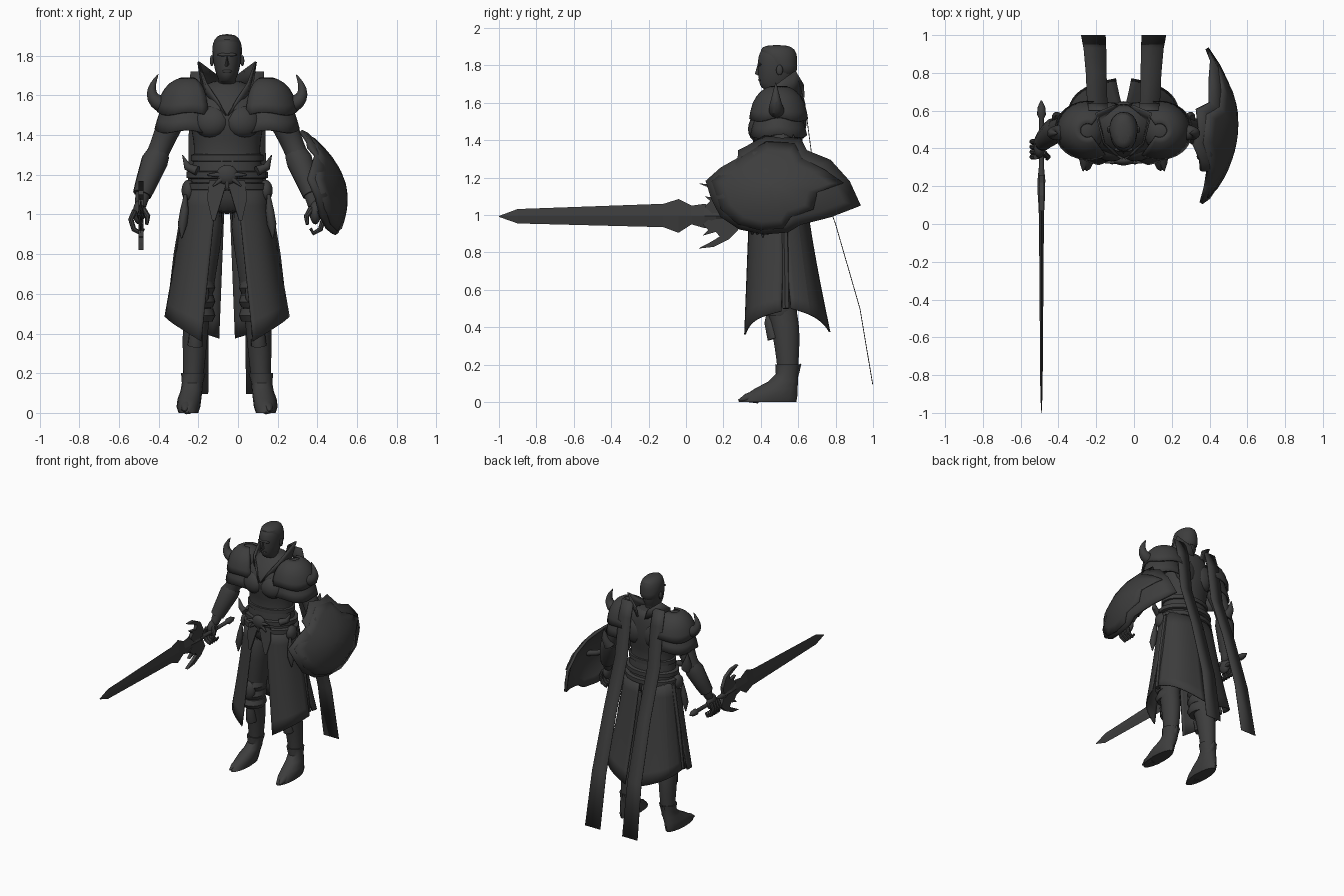
import bpy, bmesh, math
from mathutils import Vector, Euler

CX = -0.055  # body centre line
steel = bpy.data.materials.new("dark_grey")
steel.diffuse_color = (0.047, 0.047, 0.047, 1)


def finish(name, bm, smooth=40, subdiv=0, thick=0):
    bmesh.ops.recalc_face_normals(bm, faces=bm.faces[:])
    me = bpy.data.meshes.new(name)
    bm.to_mesh(me)
    bm.free()
    ob = bpy.data.objects.new(name, me)
    bpy.context.collection.objects.link(ob)
    me.materials.append(steel)
    bpy.ops.object.select_all(action='DESELECT')
    ob.select_set(True)
    bpy.context.view_layer.objects.active = ob
    if subdiv:
        m = ob.modifiers.new("subdivide", 'SUBSURF')
        m.levels = m.render_levels = subdiv
        m.boundary_smooth = 'PRESERVE_CORNERS'
    if thick:
        m = ob.modifiers.new("thickness", 'SOLIDIFY')
        m.thickness, m.offset = thick, 0
    if smooth:
        bpy.ops.object.shade_smooth_by_angle(angle=math.radians(smooth))
    return ob


def skin(name, rings, closed=True, **kw):
    """Join rows of points; closed rows get end caps."""
    bm = bmesh.new()
    rows = [[bm.verts.new(p) for p in r] for r in rings]
    n = len(rows[0])
    for a, b in zip(rows, rows[1:]):
        for i in range(n if closed else n - 1):
            j = (i + 1) % n
            bm.faces.new((a[i], a[j], b[j], b[i]))
    if closed:
        bm.faces.new(rows[0])
        bm.faces.new(rows[-1])
    return finish(name, bm, **kw)


def loft(name, secs, n=20, **kw):
    """Stacked ellipses: x, y, z, rx, ry."""
    return skin(name, [[(x + a * math.cos(2 * math.pi * i / n), y + b * math.sin(2 * math.pi * i / n), z)
                        for i in range(n)] for x, y, z, a, b in secs], **kw)


def tube(name, pts, n=10, **kw):
    """Round limb along points: x, y, z, radius."""
    P = [Vector(p[:3]) for p in pts]
    rings = []
    for k, p in enumerate(pts):
        q = (P[min(k + 1, len(P) - 1)] - P[max(k - 1, 0)]).normalized()
        u = q.cross(Vector((0.2, 1, 0.1))).normalized()
        v = q.cross(u)
        rings.append([P[k] + p[3] * (math.cos(t) * u + math.sin(t) * v)
                      for t in (2 * math.pi * i / n for i in range(n))])
    return skin(name, rings, **kw)


def ball(name, c, r, rot=(0, 0, 0)):
    bm = bmesh.new()
    bmesh.ops.create_uvsphere(bm, u_segments=18, v_segments=10, radius=1)
    e = Euler(rot).to_matrix()
    for v in bm.verts:
        v.co = e @ Vector([a * b for a, b in zip(v.co, r)]) + Vector(c)
    return finish(name, bm, smooth=60)


def plate(name, outline, x, thick):
    """Flat cut-out in the side plane, from (y, z) points."""
    return skin(name, [[(x + s * thick / 2, y, z) for y, z in outline] for s in (-1, 1)], smooth=0)


# Torso armour, belt and buckle
loft("torso", [(CX, y, z, a, b) for y, z, a, b in (
    (.49, 1.0, .13, .10), (.49, 1.08, .18, .13), (.49, 1.17, .19, .14), (.49, 1.26, .175, .13),
    (.49, 1.33, .165, .12), (.49, 1.42, .18, .14), (.49, 1.50, .2, .15), (.505, 1.58, .19, .13),
    (.53, 1.64, .13, .10), (.54, 1.68, .07, .07))], subdiv=1)
for i, (z, r) in enumerate(((1.14, .205), (1.20, .20), (1.285, .178))):
    loft(f"belt_{i}", [(CX, .49, z + d, r + e, r - .05 + e) for d, e in
                       ((-.02, -.01), (-.015, .005), (.015, .005), (.02, -.01))])
ball("buckle", (CX, .335, 1.2), (.055, .025, .05))
for i in range(5):
    a = math.pi * (i / 4)
    tube(f"buckle_prong_{i}", [(CX + .04 * math.cos(a), .33, 1.2 - .03 * math.sin(a), .014),
                               (CX + .10 * math.cos(a), .325, 1.2 - .08 * math.sin(a), .004)])

# Head
loft("head", [(CX, y, z, a, b) for y, z, a, b in (
    (.54, 1.58, .065, .065), (.535, 1.66, .058, .063), (.475, 1.668, .035, .065), (.477, 1.70, .055, .088),
    (.483, 1.76, .07, .098), (.485, 1.82, .074, .104), (.49, 1.87, .07, .1), (.49, 1.90, .045, .07),
    (.49, 1.908, .015, .03))], subdiv=1)
loft("hair", [(CX, y, z, a, b) for y, z, a, b in (
    (.525, 1.74, .066, .07), (.515, 1.80, .076, .08), (.498, 1.845, .077, .098),
    (.49, 1.885, .066, .098), (.485, 1.91, .035, .06))], subdiv=1)
skin("nose", [[(CX - w, .40, z), (CX, y, z), (CX + w, .40, z)] for z, w, y in
              ((1.745, .017, .385), (1.755, .016, .368), (1.80, .008, .382))])
ball("mouth", (CX, .398, 1.722), (.024, .012, .009))
ball("brow", (CX, .395, 1.805), (.05, .014, .01))

for s, side in ((-1, "right"), (1, "left")):
    def X(o):
        return CX + s * o

    def P(*pts):
        return [(X(p[0]),) + tuple(p[1:]) for p in pts]

    ball(side + "_ear", (X(.077), .50, 1.775), (.01, .018, .028))
    # Chest plates and flared collar
    ball(side + "_chest_plate", (X(.08), .40, 1.47), (.095, .065, .085), (-.25, 0, s * .25))
    ball(side + "_shoulder_blade", (X(.08), .59, 1.5), (.085, .055, .1))
    skin(side + "_collar", [P((.005, .345, 1.50), (.10, .42, 1.60), (.125, .55, 1.64), (.03, .63, 1.63)),
                            P((.05, .375, 1.58), (.105, .43, 1.66), (.145, .585, 1.77), (.05, .625, 1.70))],
         closed=False, thick=.012, smooth=30)
    # Layered shoulder armour with horn
    for k, (rows, o) in enumerate(((((.04, 1.685), (.10, 1.665), (.15, 1.60), (.165, 1.53)), .19),
                                   (((.10, 1.58), (.135, 1.52), (.16, 1.44)), .205))):
        skin(f"{side}_shoulder_plate_{k}",
             [P(*[(o + r * math.cos(t), .495 + r * .95 * math.sin(t), z - .035 * abs(math.sin(2 * t)) * (r > .15))
                  for t in (math.radians(-125 + 25 * i) for i in range(11))]) for r, z in rows],
             closed=False, subdiv=1, thick=.012)
    ball(side + "_shoulder_cap", (X(.215), .495, 1.58), (.115, .12, .10), (0, s * .4, 0))
    tube(side + "_shoulder_horn", P((.30, .49, 1.54, .05), (.365, .48, 1.57, .042), (.385, .48, 1.61, .03),
                                    (.375, .48, 1.66, .016), (.345, .48, 1.71, .002)), subdiv=1)
    # Arm, elbow guard, bracer and hand
    tube(side + "_arm", P((.24, .5, 1.55, .075), (.30, .51, 1.43, .066), (.335, .515, 1.34, .055),
                          (.375, .49, 1.25, .058), (.415, .45, 1.14, .045), (.435, .42, 1.06, .032),
                          (.437, .41, 1.03, .03)), n=14, subdiv=1)
    tube(side + "_bracer", P((.345, .51, 1.31, .058), (.365, .495, 1.27, .068), (.41, .455, 1.15, .055),
                             (.428, .435, 1.10, .048)), n=12)
    tube(side + "_elbow_spike", P((.335, .54, 1.30, .045), (.355, .57, 1.36, .025), (.36, .575, 1.43, .002)))
    ball(side + "_palm", (X(.445), .40, 1.01), (.03, .05, .06))
    for k in range(4):
        y = .355 + .027 * k
        tube(f"{side}_finger_{k}", P((.465, y, 1.02, .014), (.485, y, .975, .014), (.47, y, .925, .013),
                                     (.435, y, .905, .011), (.42, y, .93, .008)), n=8)
    tube(side + "_thumb", P((.425, .38, 1.03, .016), (.40, .355, .99, .014), (.405, .345, .95, .009)), n=8)
    # Leg, knee guard, greave and boot
    loft(side + "_leg", P((.085, .5, 1.06, .08, .11), (.11, .5, .85, .08, .1), (.14, .5, .66, .078, .09),
                          (.15, .50, .53, .07, .082), (.16, .53, .42, .065, .078), (.165, .54, .3, .06, .068),
                          (.17, .545, .18, .05, .055), (.175, .545, .1, .05, .055)), subdiv=1)
    for k, z in enumerate((.49, .56, .63)):
        loft(f"{side}_knee_band_{k}", P((.148, .49, z - .03, .075, .085), (.146, .485, z, .087, .098),
                                        (.144, .49, z + .035, .075, .085)))
    ball(side + "_knee_guard", (X(.145), .415, .60), (.055, .035, .075))
    tube(side + "_greave_point", P((.16, .475, .34, .04), (.155, .45, .43, .032), (.15, .435, .49, .002)))
    loft(side + "_boot", P((.195, .435, 0, .05, .155), (.195, .45, .03, .06, .145), (.19, .48, .07, .06, .115),
                           (.18, .52, .11, .055, .08), (.175, .54, .15, .053, .06),
                           (.17, .543, .2, .062, .066)), n=16)
    tube(side + "_toe_tip", P((.20, .38, .03, .038), (.21, .32, .022, .022), (.215, .28, .01, .003)))
    tube(side + "_boot_spur", P((.17, .56, .13, .04), (.17, .59, .17, .02), (.17, .615, .205, .002)))
    # Skirt panels: front and back, open in the middle and at the side
    skin(side + "_front_skirt", [P((.05, .345, 1.14), (.13, .37, 1.14), (.185, .42, 1.14), (.20, .51, 1.14)),
                                 P((.09, .33, .75), (.17, .35, .75), (.235, .41, .75), (.265, .52, .75)),
                                 P((.13, .315, .36), (.21, .335, .41), (.28, .39, .455), (.312, .51, .485))],
         closed=False, subdiv=2, thick=.008)
    skin(side + "_back_skirt", [P((.01, .63, 1.14), (.10, .62, 1.14), (.18, .58, 1.14), (.20, .52, 1.14)),
                                P((.025, .69, .75), (.14, .68, .75), (.225, .63, .75), (.255, .54, .75)),
                                P((.04, .768, .375), (.18, .74, .42), (.28, .67, .47), (.30, .56, .50))],
         closed=False, subdiv=2, thick=.008)
    tube(side + "_side_trim", P((.195, .52, 1.12, .02), (.25, .53, .8, .02), (.285, .535, .5, .02)), n=6)
    skin(side + "_waist_tab", [P((.0, .335, 1.17), (.09, .35, 1.17)), P((.035, .325, 1.05), (.10, .34, 1.08)),
                               P((.06, .32, .97), (.075, .325, .97))], closed=False, thick=.01, smooth=0)
    # Hip pouch, flask and blade ornament
    ball(side + "_pouch", (X(.195), .46, 1.12), (.035, .05, .055))
    tube(side + "_flask", P((.21, .42, 1.10, .008), (.215, .415, 1.02, .022), (.225, .41, .95, .024),
                            (.23, .41, .88, .003)))
    tube(side + "_hip_horn", P((.15, .38, 1.22, .025), (.20, .40, 1.24, .02), (.225, .41, 1.30, .002)))
    # Long cloth streamer
    skin(side + "_streamer", [P((a, y, z), (b, y, z)) for a, b, y, z in (
        (.085, .185, .60, 1.72), (.085, .19, .635, 1.6), (.087, .195, .675, 1.3), (.09, .20, .80, .95),
        (.092, .212, .93, .5), (.095, .225, .998, .095))], closed=False, thick=.004, smooth=60)

# Sword: diamond-section blade, guard prongs, grip and pommel
SX = -0.49
skin("blade", [[(SX, y, lo), (SX + t, y, .995), (SX, y, hi), (SX - t, y, .995)] for y, lo, hi, t in (
    (-1, .99, .994, .001), (-.9, .955, 1.032, .006), (-.12, .935, 1.06, .012), (-.04, .905, 1.085, .013),
    (.03, .95, 1.05, .013), (.10, .93, 1.06, .016), (.16, .95, 1.04, .02), (.24, .97, 1.02, .02))], smooth=0)
plate("upper_guard", [(.07, 1.168), (.15, 1.165), (.22, 1.13), (.26, 1.06), (.25, 1.01), (.15, 1.0),
                      (.10, 1.045), (.13, 1.075), (.10, 1.10), (.17, 1.09), (.18, 1.12), (.14, 1.14)], SX, .025)
plate("lower_guard", [(.064, .82), (.15, .83), (.23, .87), (.28, .92), (.25, .985), (.15, 1.0),
                      (.09, .95), (.12, .92), (.09, .89), (.16, .91), (.18, .885), (.14, .86)], SX, .025)
tube("grip", [(SX, .22, .995, .022), (SX, .3, .995, .014), (SX, .56, .995, .014), (SX, .58, .995, .024),
              (SX, .62, .995, .02), (SX, .655, .995, .003)])

# Shield: domed plate with a pointed outline and a raised inner plate
EDGE = [(.28, 1.34), (.34, 1.37), (.42, 1.42), (.51, 1.405), (.61, 1.41), (.645, 1.34), (.77, 1.29), (.87, 1.18),
        (.93, 1.05), (.77, .99), (.61, .95), (.545, .91), (.42, .90), (.29, .925), (.19, .99), (.14, 1.085),
        (.11, 1.18), (.19, 1.25), (.28, 1.30)]


def dome(name, outline, centre, lift, thick):
    rings = []
    for t in (.02, .2, .4, .6, .8, 1):
        ring = []
        for y, z in outline:
            y, z = centre[0] + t * (y - centre[0]), centre[1] + t * (z - centre[1])
            k = 1.8 if z > 1.08 else 1.3
            ring.append((.535 + lift - .92 * (y - .53) ** 2 - k * (z - 1.08) ** 2, y, z))
        rings.append(ring)
    bm = bmesh.new()
    rows = [[bm.verts.new(p) for p in r] for r in rings]
    bm.faces.new(rows[0])
    for a, b in zip(rows, rows[1:]):
        for i in range(len(a)):
            j = (i + 1) % len(a)
            bm.faces.new((a[i], a[j], b[j], b[i]))
    return finish(name, bm, thick=thick)


dome("shield", EDGE, (.47, 1.14), 0, .02)
dome("shield_raised_plate", [(.14, 1.18), (.30, 1.31), (.43, 1.39), (.58, 1.38), (.62, 1.30), (.74, 1.24),
                             (.84, 1.17), (.70, 1.12), (.68, 1.03), (.56, .99), (.52, .93), (.40, .92),
                             (.28, .95), (.19, 1.03)], (.45, 1.15), .012, .012)
tube("shield_strap", [(.40, .46, 1.18, .02), (.44, .46, 1.16, .02), (.52, .47, 1.14, .02)])
